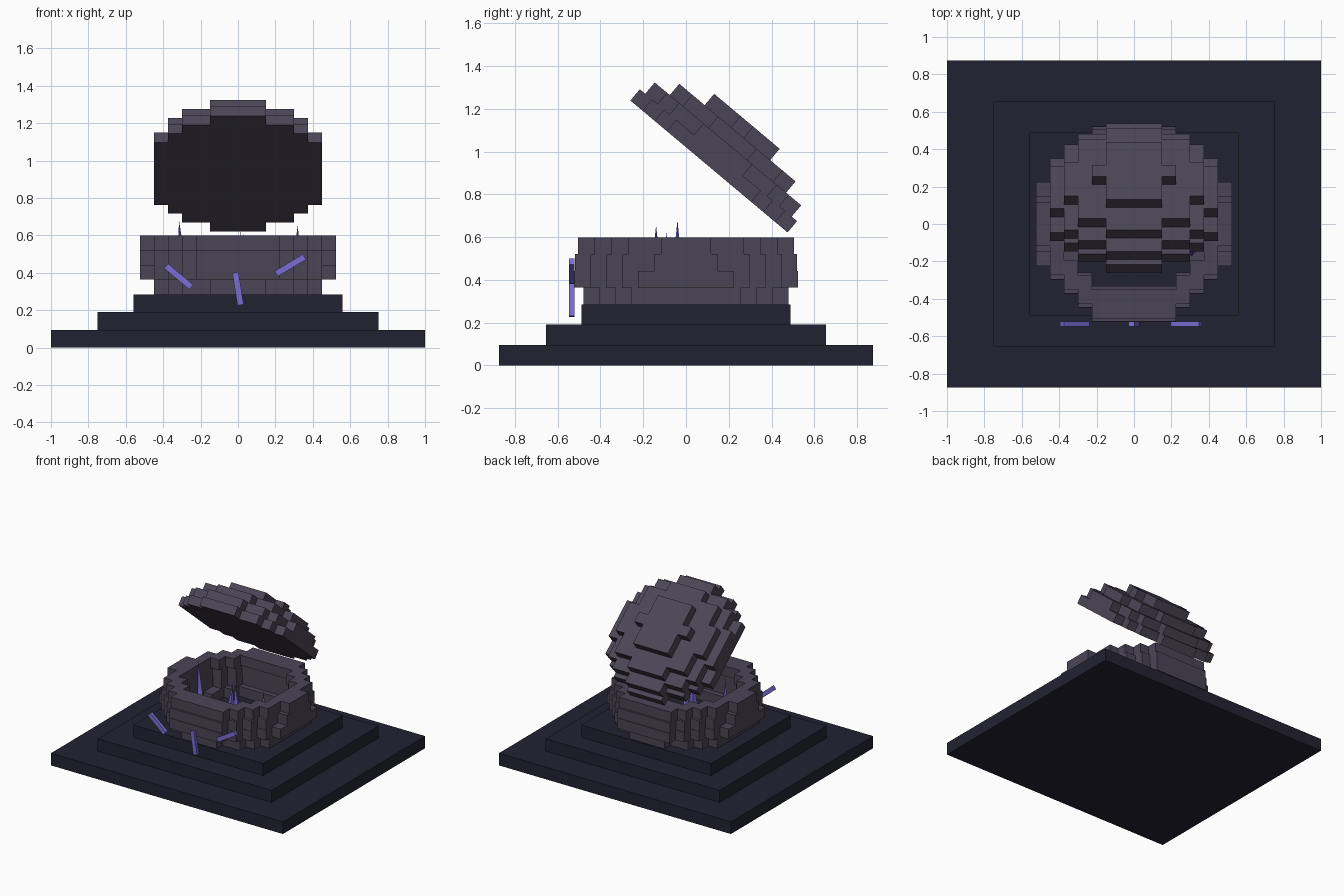
import bpy, bmesh, math
from mathutils import Matrix, Vector

old = bpy.data.objects.get("Cube")
if old:
    bpy.data.objects.remove(old, do_unlink=True)

VOXEL = 0.075


def material(name, rgb):
    m = bpy.data.materials.new(name)
    m.use_nodes = True
    m.diffuse_color = (*rgb, 1)
    m.node_tree.nodes["Principled BSDF"].inputs["Base Color"].default_value = (*rgb, 1)
    return m


stone = material("grey purple stone", (0.070, 0.060, 0.092))
slate = material("dark navy slate", (0.0165, 0.0160, 0.032))
crystal = material("violet crystal", (0.20, 0.155, 0.66))


def finish(bm, name, mat):
    mesh = bpy.data.meshes.new(name)
    bm.to_mesh(mesh)
    bm.free()
    mesh.materials.append(mat)
    obj = bpy.data.objects.new(name, mesh)
    bpy.context.collection.objects.link(obj)
    return obj


def add_box(bm, x0, x1, y0, y1, z0, z1):
    mat = Matrix.Translation(((x0 + x1) / 2, (y0 + y1) / 2, (z0 + z1) / 2))
    mat = mat @ Matrix.Diagonal((x1 - x0, y1 - y0, z1 - z0, 1))
    bmesh.ops.create_cube(bm, size=1, matrix=mat)


def snapped_half_width(radius, y):
    """Half chord of a circle at y, rounded to whole blocks."""
    if abs(y) >= radius:
        return 0
    return round(math.sqrt(radius ** 2 - y ** 2) / VOXEL) * VOXEL


def add_disc(bm, radius, z0, z1, hole=0):
    """Blocky disc or ring, laid as rows of stone running along x."""
    rows = round(2 * radius / VOXEL)
    depth = 2 * radius / rows
    for i in range(rows):
        y0 = -radius + i * depth
        outer = snapped_half_width(radius, y0 + depth / 2)
        inner = snapped_half_width(hole, y0 + depth / 2)
        if inner:
            add_box(bm, -outer, -inner, y0, y0 + depth, z0, z1)
            add_box(bm, inner, outer, y0, y0 + depth, z0, z1)
        else:
            add_box(bm, -outer, outer, y0, y0 + depth, z0, z1)


# Stepped plinth
STEP = 0.095
for i, (hx, hy) in enumerate([(1, 0.875), (0.75, 0.656), (0.56, 0.49)]):
    bm = bmesh.new()
    add_box(bm, -hx, hx, -hy, hy, i * STEP, (i + 1) * STEP)
    finish(bm, f"plinth_step_{i + 1}", slate)

# Open bowl
FLOOR, COURSE = 3 * STEP, 0.0785
bm = bmesh.new()
for i, radius in enumerate([0.48, 0.525, 0.52, 0.505]):
    z = FLOOR + i * COURSE
    add_disc(bm, radius, z, z + COURSE, hole=radius - 0.125)
finish(bm, "bowl_shell", stone)

# Tilted lid
bm = bmesh.new()
for i, radius in enumerate([0.48, 0.447, 0.355, 0.2]):
    add_disc(bm, radius, i * 0.069, (i + 1) * 0.069)
lid = finish(bm, "tilted_lid", stone)
lid.location = (0, 0.1075, 0.93)
lid.rotation_euler.x = math.radians(-40)

# Crystal spikes inside the bowl: base and tip
spikes = [((-0.295, -0.04), (-0.315, -0.04, 0.68)),
          ((0.305, -0.14), (0.32, -0.14, 0.655)),
          ((0.0, -0.10), (0.015, -0.09, 0.62)),
          ((0.04, -0.06), (0.03, -0.075, 0.61))]
for i, (base, tip) in enumerate(spikes):
    foot = Vector((*base, FLOOR))
    axis = Vector(tip) - foot
    bm = bmesh.new()
    bmesh.ops.create_cone(bm, cap_ends=True, segments=4, radius1=0.04, radius2=0,
                          depth=axis.length)
    turn = axis.to_track_quat("Z", "Y").to_matrix().to_4x4()
    bm.transform(Matrix.Translation(foot + axis / 2) @ turn)
    finish(bm, f"crystal_spike_{i + 1}", crystal)

# Crystal slivers across the front: centre x, centre z, angle
slivers = [(-0.317, 0.38, -40), (0.0, 0.315, -81), (0.28, 0.44, 31)]
for i, (x, z, angle) in enumerate(slivers):
    bm = bmesh.new()
    add_box(bm, -0.088, 0.088, -0.0125, 0.0125, -0.0165, 0.0165)
    obj = finish(bm, f"crystal_sliver_{i + 1}", crystal)
    obj.location = (x, -0.535, z)
    obj.rotation_euler.y = math.radians(-angle)
